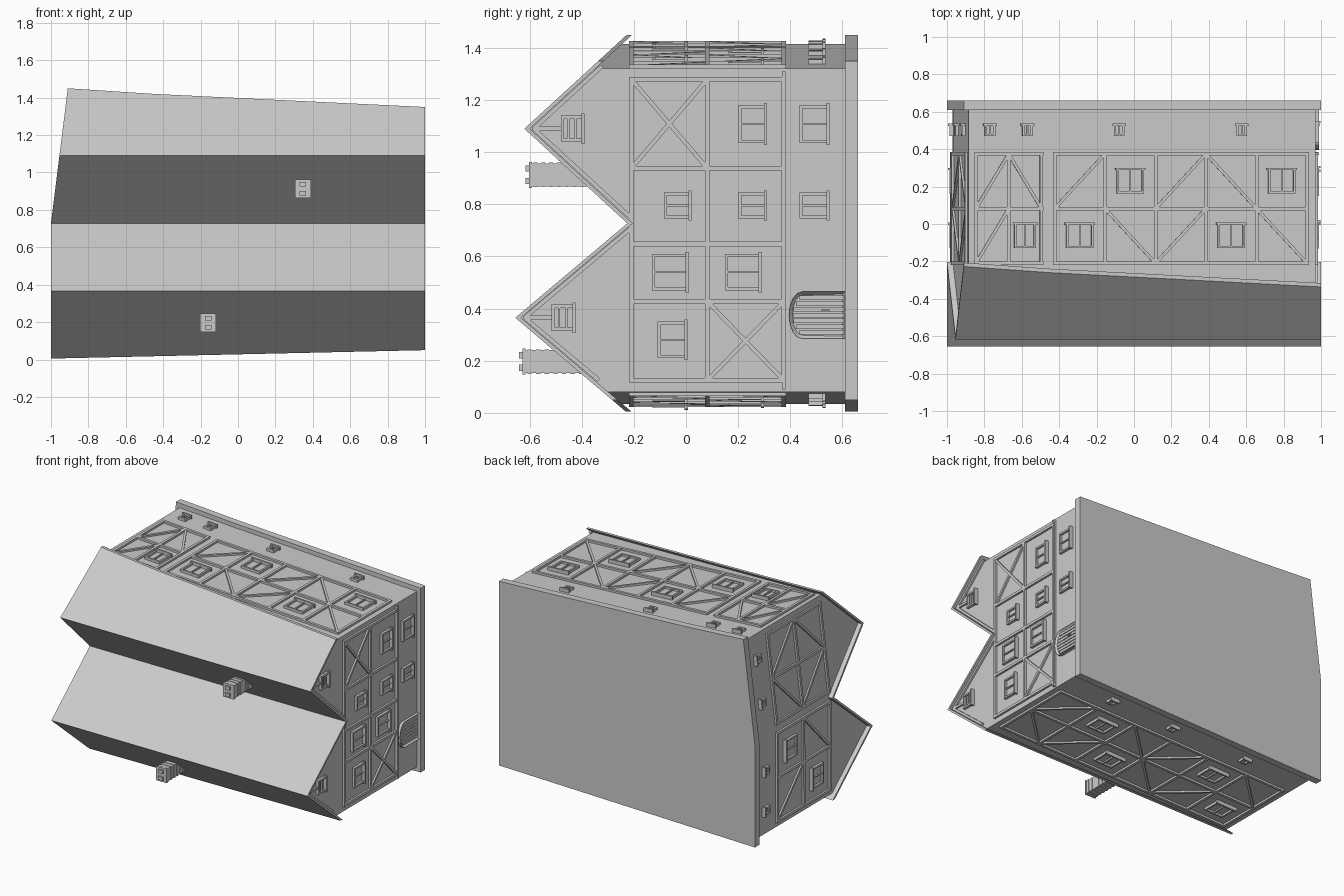
import bpy, bmesh, math
from mathutils import Vector

cube = bpy.data.objects.get("Cube")
if cube:
    bpy.data.objects.remove(cube, do_unlink=True)

grey = bpy.data.materials.new("plain_grey")
grey.use_nodes = True
grey.diffuse_color = (0.6, 0.6, 0.6, 1)
grey.node_tree.nodes["Principled BSDF"].inputs["Base Color"].default_value = (0.6, 0.6, 0.6, 1)


def finish(bm, name):
    bmesh.ops.recalc_face_normals(bm, faces=bm.faces)
    mesh = bpy.data.meshes.new(name)
    bm.to_mesh(mesh)
    bm.free()
    mesh.materials.append(grey)
    obj = bpy.data.objects.new(name, mesh)
    bpy.context.collection.objects.link(obj)
    return obj


def prism(outline, y0, y1, planes=()):
    """Footprint in x,z extruded along y, then trimmed by (point, outward normal) planes."""
    bm = bmesh.new()
    face = bm.faces.new([bm.verts.new((x, y0, z)) for x, z in outline])
    ext = bmesh.ops.extrude_face_region(bm, geom=[face])["geom"]
    bmesh.ops.translate(bm, vec=(0, y1 - y0, 0),
                        verts=[v for v in ext if isinstance(v, bmesh.types.BMVert)])
    bmesh.ops.recalc_face_normals(bm, faces=bm.faces)
    for co, no in planes:
        cut = bmesh.ops.bisect_plane(bm, geom=bm.verts[:] + bm.edges[:] + bm.faces[:],
                                     plane_co=co, plane_no=no, clear_outer=True)
        edges = [e for e in cut["geom_cut"] if isinstance(e, bmesh.types.BMEdge)]
        if edges:
            bmesh.ops.edgenet_fill(bm, edges=edges)
    return bm


# Footprints: base slab and roof outline, and the walls set in from it
OUTER = [(1, 0.05), (1, 1.35), (-0.45, 1.42), (-0.91, 1.45), (-1, 0.727), (-1, 0.005)]
WALLS = [(0.97, 0.08), (0.97, 1.32), (-0.45, 1.39), (-0.885, 1.415), (-0.968, 0.727), (-0.97, 0.035)]
VALLEY, EAVE_Y = 0.727, -0.225
THICK = 0.014

finish(prism(OUTER, 0.61, 0.66), "base_slab")


def slope_plane(ridge_y, ridge_z, foot_z, drop=0.0):
    along = Vector((0, EAVE_Y - ridge_y, foot_z - ridge_z)).normalized()
    no = Vector((0, -abs(along.z), math.copysign(along.y, along.z)))
    return Vector((0, ridge_y, ridge_z)) - no * drop, no


# Two gabled halves: walls up to the roof, then thin roof slopes
UP, DOWN = Vector((0, 0, 1)), Vector((0, 0, -1))
for name, ry, rz, low, high in (("lower", -0.655, 0.365, 0.0, VALLEY),
                                ("upper", -0.62, 1.09, VALLEY, 1.452)):
    limits = [(Vector((0, 0, high)), UP), (Vector((0, 0, low)), DOWN)]
    under = [slope_plane(ry, rz, f, THICK) for f in (low, high)]
    finish(prism(WALLS, 0.61, -0.8, limits + under), name + "_house_body")
    for side, foot in (("down", low), ("up", high)):
        top = slope_plane(ry, rz, foot)
        co, no = slope_plane(ry, rz, foot, THICK)
        a, b = sorted((foot, rz))
        planes = [(Vector((0, 0, b)), UP), (Vector((0, 0, a)), DOWN), top, (co, -no)]
        finish(prism(OUTER, 0.61, -0.8, planes), f"{name}_roof_slope_{side}")


class Wall:
    """Collects trim on one flat wall; u runs along x or z, v is y."""

    def __init__(self, a, b, axis):
        self.a, self.b, self.axis = a, b, axis
        self.bm = bmesh.new()
        dx, dz = b[0] - a[0], b[1] - a[1]
        self.n = Vector((dz, 0, -dx)).normalized()
        mid = Vector(((a[0] + b[0]) / 2, 0, (a[1] + b[1]) / 2 - 0.7))
        if self.n.dot(mid) < 0:
            self.n.negate()

    def point(self, u, v, d=0.0):
        a, b, k = self.a, self.b, self.axis
        t = (u - a[k]) / (b[k] - a[k])
        return Vector((a[0] + t * (b[0] - a[0]), v, a[1] + t * (b[1] - a[1]))) + self.n * d

    def bar(self, u0, v0, u1, v1, w=0.018, d=0.014):
        p, q = self.point(u0, v0), self.point(u1, v1)
        side = self.n.cross(q - p).normalized() * (w / 2)
        rings = [[self.bm.verts.new(c + s + self.n * h) for s, h in
                  ((-side, -0.004), (side, -0.004), (side, d), (-side, d))] for c in (p, q)]
        for i in range(4):
            j = (i + 1) % 4
            self.bm.faces.new((rings[0][i], rings[0][j], rings[1][j], rings[1][i]))
        for r in rings:
            self.bm.faces.new(r)

    def window(self, u0, u1, v0, v1, slats=1, across=False):
        um, vm, w = (u0 + u1) / 2, (v0 + v1) / 2, 0.012
        self.bar(u0, vm, u1, vm, v1 - v0, 0.004)
        for u in (u0 + w / 2, u1 - w / 2):
            self.bar(u, v0, u, v1, w, 0.018)
        self.bar(u0, v0 + w / 2, u1, v0 + w / 2, w, 0.018)
        self.bar(u0 - 0.008, v1, u1 + 0.008, v1, w, 0.026)
        for i in range(slats):
            t = (i + 1) / (slats + 1)
            u, v = u0 + t * (u1 - u0), v0 + t * (v1 - v0)
            if across:
                self.bar(u0, v, u1, v, 0.008, 0.014)
            else:
                self.bar(u, v0, u, v1, 0.008, 0.014)

    def frame(self, columns):
        for v in ROWS:
            self.bar(columns[0] - 0.009, v, columns[-1] + 0.009, v)
        for u in columns:
            self.bar(u, ROWS[0], u, ROWS[2])

    def fill(self, columns, low, high):
        """One letter per panel: / and \\ braces, X cross, w window, . empty."""
        for row, marks in ((0, low), (1, high)):
            v0, v1 = ROWS[row], ROWS[row + 1]
            for u0, u1, m in zip(columns, columns[1:], marks):
                if m in "/X":
                    self.bar(u0, v0, u1, v1, 0.016, 0.012)
                if m in "\\X":
                    self.bar(u0, v1, u1, v0, 0.016, 0.0115)
                if m == "w":
                    um, half = (u0 + u1) / 2, min(0.073, (u1 - u0) * 0.33)
                    vm = (v0 + v1) / 2
                    self.window(um - half, um + half, vm - 0.065, vm + 0.065)


ROWS = (-0.21, 0.082, 0.375)

# Right gable wall: timber grid, windows, attic vents and rafters
right = Wall(WALLS[0], WALLS[1], 1)
right.frame((0.125, 0.427, 0.648, 0.938, 1.28))
right.bar(0.09, 0.375, 1.31, 0.375, 0.014, 0.018)
right.fill((0.938, 1.28), "X", ".")
right.fill((0.125, 0.427), ".", "X")
for u0, u1, v0, v1 in ((1.035, 1.18, 0.2, 0.305), (1.035, 1.18, 0.435, 0.545),
                       (0.745, 0.845, -0.085, 0.015), (0.745, 0.845, 0.2, 0.305),
                       (0.745, 0.845, 0.435, 0.545), (0.47, 0.61, -0.13, 0.005),
                       (0.47, 0.61, 0.15, 0.285), (0.21, 0.35, -0.11, 0.0)):
    right.window(u0, u1, v0, v1)
for rz, ry in ((0.365, -0.655), (1.09, -0.62)):
    right.window(rz - 0.05, rz + 0.05, ry + 0.14, ry + 0.225, 2, True)
    right.bar(rz, ry + 0.03, rz, ry + 0.14, 0.016, 0.012)
    for s in (-1, 1):
        reach = 0.24 if abs(rz + s * 0.36 - VALLEY) > 0.1 else 0.34
        k = (EAVE_Y - ry) / 0.362
        right.bar(rz, ry + 0.036, rz + s * reach, ry + 0.036 + reach * k, 0.016, 0.012)

# Arched plank door
door_z, door_half = 0.375, 0.09
arch = [(door_z + door_half, 0.61), (door_z - door_half, 0.61)]
for i in range(9):
    t = math.pi * i / 8
    arch.append((door_z - door_half * math.cos(t), 0.445 - 0.05 * math.sin(t)))
verts = [right.bm.verts.new(right.point(u, v)) for u, v in arch]
face = right.bm.faces.new(verts)
face.normal_update()
if face.normal.dot(right.n) < 0:
    face.normal_flip()
new = bmesh.ops.extrude_face_region(right.bm, geom=[face])["geom"]
bmesh.ops.translate(right.bm, vec=right.n * 0.02, verts=[g for g in new if isinstance(g, bmesh.types.BMVert)])
lid = [g for g in new if isinstance(g, bmesh.types.BMFace)]
bmesh.ops.inset_region(right.bm, faces=lid, thickness=0.013, depth=-0.014)
for i in range(7):
    u = door_z + (i - 3) * 0.022
    right.bar(u, 0.445 - 0.035 * (1 - ((i - 3) / 3.5) ** 2), u, 0.61, 0.017, 0.013)
right.bar(door_z + 0.02, 0.52, door_z + 0.02, 0.55, 0.008, 0.022)
finish(right.bm, "right_wall_trim")

# Long upper wall, in two slightly bent lengths
long_wall = Wall(WALLS[1], WALLS[2], 0)
cols = [-0.425 + 0.27 * i for i in range(6)]
long_wall.frame(cols)
long_wall.fill(cols, "w\\.w\\", "/w/\\w")
long_wall.bar(cols[2], ROWS[0], cols[3], ROWS[1], 0.016, 0.012)
for u in (-0.08, 0.575):
    long_wall.window(u - 0.028, u + 0.028, 0.47, 0.53, 1)
finish(long_wall.bm, "upper_wall_trim")

short_wall = Wall(WALLS[2], WALLS[3], 0)
cols = (-0.845, -0.67, -0.495)
short_wall.frame(cols)
short_wall.fill(cols, "/w", "/\\")
for u in (-0.77, -0.57):
    short_wall.window(u - 0.028, u + 0.028, 0.47, 0.53, 1)
finish(short_wall.bm, "upper_wall_short_trim")

# Long lower wall
low_wall = Wall(WALLS[5], WALLS[0], 0)
cols = [-0.92 + 0.307 * i for i in range(7)]
low_wall.frame(cols)
low_wall.fill(cols, "w\\/w\\/", "/w\\/w\\")
for u in (-0.5, 0.1, 0.6):
    low_wall.window(u - 0.028, u + 0.028, 0.47, 0.53, 1)
finish(low_wall.bm, "lower_wall_trim")

# Left wall, in two bent lengths
for name, a, b, cols, low, high, vents in (
        ("left_lower", WALLS[5], WALLS[4], (0.075, 0.385, 0.695), "w/", "\\w", (0.2, 0.48)),
        ("left_upper", WALLS[4], WALLS[3], (0.765, 1.07, 1.37), "\\/", "/\\", (0.95, 1.25))):
    wall = Wall(a, b, 1)
    wall.frame(cols)
    wall.fill(cols, low, high)
    for u in vents:
        wall.window(u - 0.028, u + 0.028, 0.47, 0.53, 1)
    finish(wall.bm, name + "_wall_trim")

# Chimneys: brick courses, cap and two flues
for name, x, z, top, foot in (("upper", 0.347, 0.913, -0.6, -0.36),
                              ("lower", -0.16, 0.197, -0.625, -0.36)):
    def block(part, hx, hz, y0, y1, cz=z):
        rect = [(x - hx, cz - hz), (x + hx, cz - hz), (x + hx, cz + hz), (x - hx, cz + hz)]
        finish(prism(rect, y0, y1), f"{name}_chimney_{part}")

    block("cap", 0.042, 0.05, top - 0.002, top + 0.01)
    courses = 16
    step = (foot - top) / courses
    for i in range(courses):
        grow = 0.003 * (i % 2)
        block(f"course_{i}", 0.037 + grow, 0.044 + grow, top + i * step, top + (i + 1) * step)
    for s in (-1, 1):
        block(f"flue_{s + 1}", 0.017, 0.012, top - 0.015, top, z + s * 0.024)
